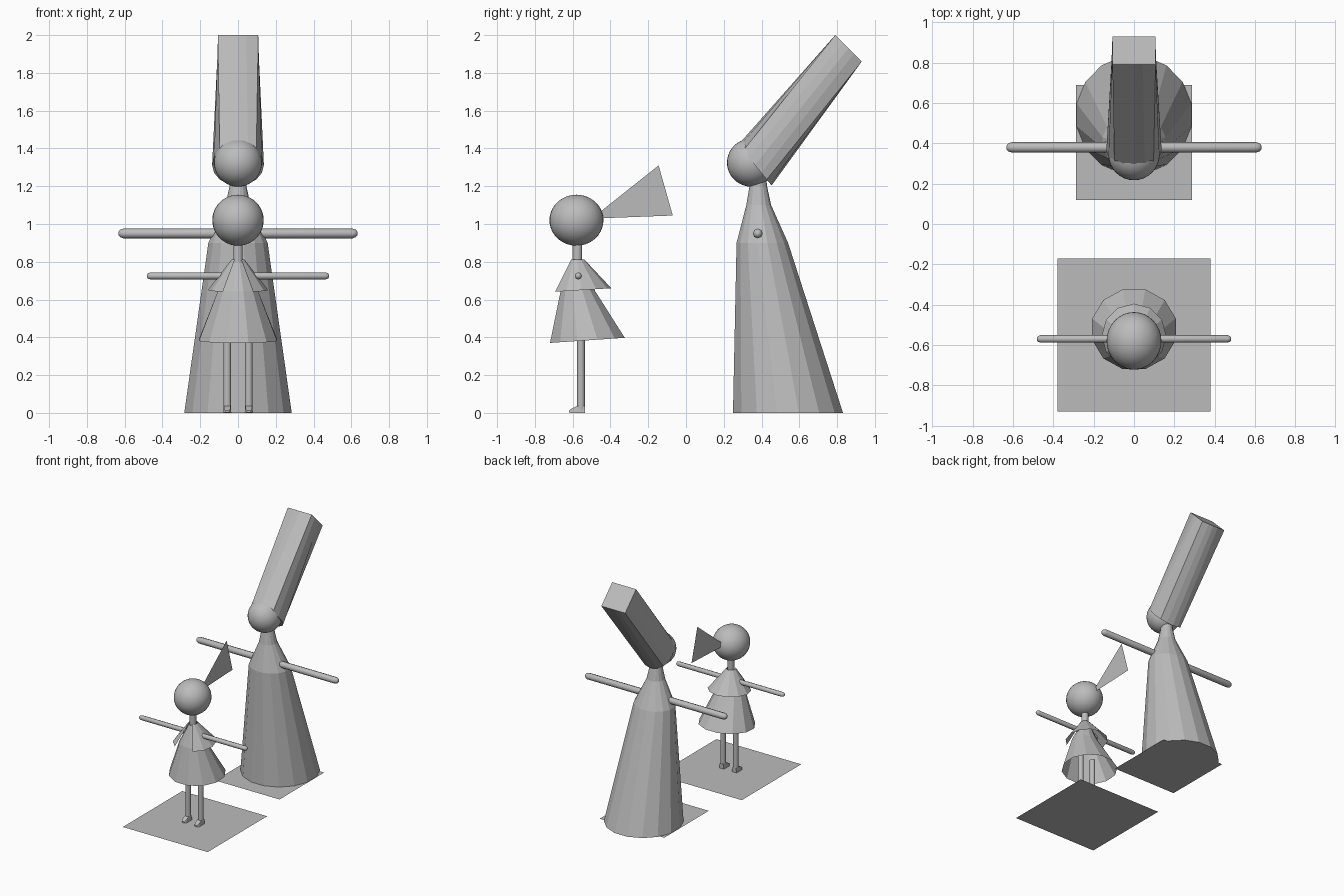
import bpy, bmesh, math
from mathutils import Vector

if "Cube" in bpy.data.objects:
    bpy.data.objects.remove(bpy.data.objects["Cube"])

grey = bpy.data.materials.new("plain grey")
grey.diffuse_color = (0.5, 0.5, 0.5, 1)
grey.use_nodes = True
grey.node_tree.nodes["Principled BSDF"].inputs["Base Color"].default_value = grey.diffuse_color


def make(name, bm, smooth=False):
    bmesh.ops.recalc_face_normals(bm, faces=bm.faces)
    mesh = bpy.data.meshes.new(name)
    bm.to_mesh(mesh)
    bm.free()
    for p in mesh.polygons:
        p.use_smooth = smooth
    mesh.materials.append(grey)
    ob = bpy.data.objects.new(name, mesh)
    bpy.context.collection.objects.link(ob)
    return ob


def loft(name, rings, caps=(True, True), closed=True, smooth=False):
    """Skin a list of equally long point rings."""
    bm = bmesh.new()
    vs = [[bm.verts.new(p) for p in r] for r in rings]
    n = len(vs[0])
    for a, b in zip(vs, vs[1:]):
        for i in range(n if closed else n - 1):
            j = (i + 1) % n
            bm.faces.new((a[i], a[j], b[j], b[i]))
    if caps[0]:
        bm.faces.new(vs[0])
    if caps[1]:
        bm.faces.new(vs[-1])
    return make(name, bm, smooth)


def oval(n, rx, y0, y1, z0, z1, offset=0.5, skip=0):
    """Ring between front y0/z0 and back y1/z1; skip leaves points out at the front."""
    pts = []
    for i in range(skip, n - skip + (1 if skip else 0)):
        a = 2 * math.pi * (i + offset) / n
        t = (1 - math.cos(a)) / 2
        pts.append((rx * math.sin(a), y0 + (y1 - y0) * t, z0 + (z1 - z0) * t))
    return pts


def ball(name, loc, r):
    bm = bmesh.new()
    bmesh.ops.create_uvsphere(bm, u_segments=32, v_segments=20, radius=1)
    for v in bm.verts:
        v.co = Vector((v.co.x * r[0], v.co.y * r[1], v.co.z * r[2])) + Vector(loc)
    return make(name, bm, True)


def arms(name, half, y, z, r):
    """One straight rod across the body with rounded hands."""
    prof = [(half, 0.35), (half - 0.3 * r, 0.75), (half - r, 1)]
    stations = [(-x, s) for x, s in prof] + [(x, s) for x, s in reversed(prof)]
    rings = [[(x, y + r * s * math.cos(k * math.pi / 4), z + r * s * math.sin(k * math.pi / 4))
              for k in range(8)] for x, s in stations]
    return loft(name, rings, smooth=True)


def sheet(name, pts):
    bm = bmesh.new()
    bm.faces.new([bm.verts.new(p) for p in pts])
    return make(name, bm)


def ground(name, h, y0, y1):
    bm = bmesh.new()
    f = bm.faces.new([bm.verts.new(p) for p in
                      ((-h, y0, 0), (h, y0, 0), (h, y1, 0), (-h, y1, 0))])
    mesh = bpy.data.meshes.new(name)
    bm.to_mesh(mesh)
    bm.free()
    mesh.materials.append(grey)
    bpy.context.collection.objects.link(bpy.data.objects.new(name, mesh))


# Base sheets
ground("small_figure_base", 0.38, -0.93, -0.17)
ground("tall_figure_base", 0.288, 0.12, 0.69)

# Tall figure: gown, head, arms
loft("gown", [oval(16, 0.29, 0.243, 0.837, 0, 0),
              oval(16, 0.16, 0.265, 0.543, 0.90, 0.90),
              oval(16, 0.067, 0.318, 0.452, 1.10, 1.10),
              oval(16, 0.046, 0.335, 0.43, 1.20, 1.20),
              oval(16, 0.044, 0.335, 0.425, 1.25, 1.25)])
ball("tall_head", (0, 0.345, 1.325), (0.127, 0.128, 0.127))
arms("tall_arms", 0.632, 0.38, 0.95, 0.026)

# Tall hair: round at the head, square at the tip
base_c, base_v = Vector((0, 0.365, 1.312)), Vector((0, -0.088, 0.108))
tip_c, tip_v = Vector((0, 0.86, 1.93)), Vector((0, -0.07, 0.07))
round_ring, square_ring = [], []
for i in range(16):
    c, s = math.cos(i * math.pi / 8), math.sin(i * math.pi / 8)
    m = max(abs(c), abs(s))
    round_ring.append(base_c + Vector((0.137 * c, 0, 0)) + base_v * s)
    square_ring.append(tip_c + Vector((0.107 * c / m, 0, 0)) + tip_v * (s / m))
loft("tall_hair", [round_ring, square_ring])

# Small figure: head, ponytail, neck, arms
ball("small_head", (0, -0.58, 1.02), (0.136, 0.143, 0.135))
sheet("ponytail", [(0, -0.46, 1.03), (0, -0.07, 1.045), (0, -0.145, 1.31), (0, -0.46, 1.06)])
loft("small_neck", [oval(12, 0.026, -0.601, -0.549, z, z) for z in (0.78, 0.92)], smooth=False)
arms("small_arms", 0.482, -0.57, 0.725, 0.019)

# Dress, open below
loft("dress", [oval(12, 0.215, -0.727, -0.317, 0.37, 0.398),
               oval(12, 0.11, -0.667, -0.478, 0.645, 0.645),
               oval(12, 0.029, -0.608, -0.542, 0.80, 0.80)], caps=(False, True))

# Cape, open at the front
loft("cape", [oval(12, 0.16, -0.715, -0.395, 0.64, 0.66, 0, 1),
              oval(12, 0.034, -0.612, -0.538, 0.812, 0.812, 0, 1)],
     caps=(False, False), closed=False)

# Legs and feet
for side, sx in (("left", -1), ("right", 1)):
    x = 0.057 * sx
    loft(side + "_leg", [[(x + 0.021 * math.cos(k * math.pi / 6), -0.556 + 0.021 * math.sin(k * math.pi / 6), z)
                          for k in range(12)] for z in (0.01, 0.5)], smooth=False)
    foot = [(-0.535, 0.0, 0.036, 0.02), (-0.577, 0.0, 0.036, 0.022), (-0.605, 0.0, 0.022, 0.022), (-0.62, 0.002, 0.012, 0.012)]
    loft(side + "_foot", [[(x - w, y, z0), (x + w, y, z0), (x + 0.8 * w, y, z1), (x - 0.8 * w, y, z1)]
                          for y, z0, z1, w in foot])
for ob in bpy.data.objects:
    if ob.name.endswith(("_leg", "_neck")):
        bpy.context.view_layer.objects.active = ob
        ob.select_set(True)
bpy.ops.object.shade_smooth_by_angle(angle=math.radians(40))
